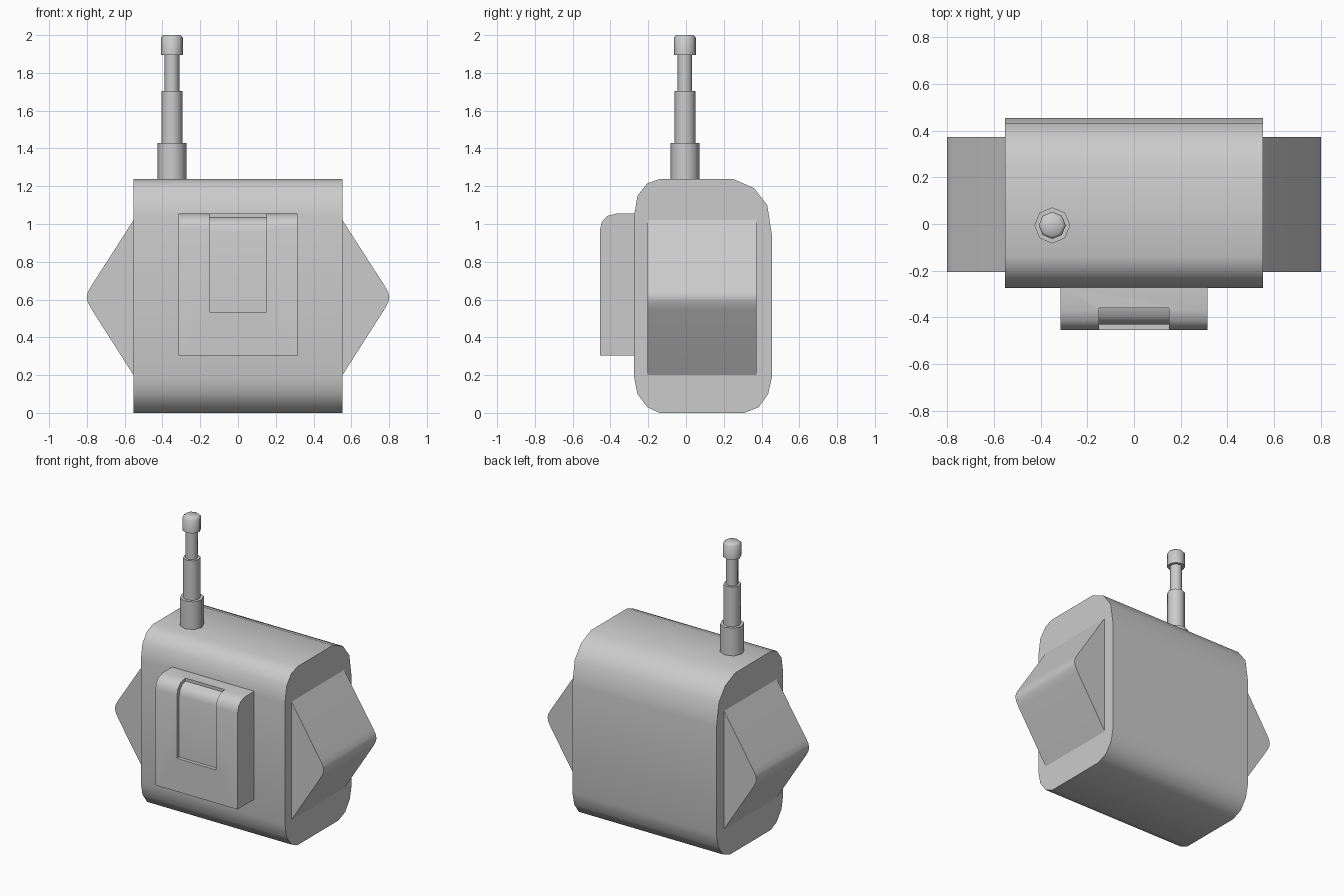
import bpy
import bmesh
import math

cube = bpy.data.objects.get("Cube")
if cube:
    bpy.data.objects.remove(cube, do_unlink=True)

grey = bpy.data.materials.new("plain grey")
grey.use_nodes = True
grey.diffuse_color = (0.6, 0.6, 0.6, 1)
grey.node_tree.nodes["Principled BSDF"].inputs["Base Color"].default_value = (0.6, 0.6, 0.6, 1)


def finish(name, bm):
    """Turn a bmesh into a named grey object."""
    bmesh.ops.recalc_face_normals(bm, faces=bm.faces)
    mesh = bpy.data.meshes.new(name)
    bm.to_mesh(mesh)
    bm.free()
    mesh.materials.append(grey)
    obj = bpy.data.objects.new(name, mesh)
    bpy.context.collection.objects.link(obj)
    return obj


def select(obj):
    bpy.ops.object.select_all(action='DESELECT')
    obj.select_set(True)
    bpy.context.view_layer.objects.active = obj


def smooth(obj):
    select(obj)
    bpy.ops.object.shade_smooth_by_angle(angle=math.radians(50))


def prism(name, outline, axis, low, high):
    """Extrude an outline along x (points are y, z) or y (points are x, z)."""
    bm = bmesh.new()
    place = (lambda a, b: (low, a, b)) if axis == "x" else (lambda a, b: (a, low, b))
    face = bm.faces.new([bm.verts.new(place(a, b)) for a, b in outline])
    out = bmesh.ops.extrude_face_region(bm, geom=[face])
    top = [v for v in out["geom"] if isinstance(v, bmesh.types.BMVert)]
    shift = (high - low, 0, 0) if axis == "x" else (0, high - low, 0)
    bmesh.ops.translate(bm, verts=top, vec=shift)
    return finish(name, bm)


def tube(name, x, y, bottom, top, radius, bevel=0):
    """Eight-sided upright cylinder, optionally with a bevelled top rim."""
    bm = bmesh.new()
    bmesh.ops.create_cone(bm, cap_ends=True, segments=8, radius1=radius,
                          radius2=radius, depth=top - bottom)
    bmesh.ops.translate(bm, verts=bm.verts, vec=(x, y, (top + bottom) / 2))
    if bevel:
        rim = [e for e in bm.edges if all(v.co.z > top - 0.001 for v in e.verts)]
        bmesh.ops.bevel(bm, geom=rim, offset=bevel, segments=1, affect='EDGES')
    return finish(name, bm)


# Main body with rounded front and back corners
body = prism("body", [
    (-0.275, 0.19), (-0.257, 0.1), (-0.205, 0.03), (-0.14, 0),
    (0.31, 0), (0.385, 0.03), (0.435, 0.1), (0.455, 0.19),
    (0.455, 0.94), (0.43, 1.1), (0.36, 1.19), (0.25, 1.238),
    (-0.14, 1.238), (-0.205, 1.215), (-0.257, 1.15), (-0.275, 1.04)],
    "x", -0.553, 0.553)
smooth(body)

# Pointed side pods with a softened tip
for side, label in ((1, "left"), (-1, "right")):
    pod = prism(label + "_side_pod", [
        (side * x, z) for x, z in (
            (0.54, 0.2), (0.553, 0.2), (0.775, 0.548), (0.795, 0.585), (0.801, 0.612),
            (0.795, 0.64), (0.775, 0.675), (0.553, 1.02), (0.54, 1.02))],
        "y", -0.205, 0.373)
    smooth(pod)

# Front pouch with a rounded top edge
pouch = prism("front_pouch", [
    (-0.265, 0.305), (-0.455, 0.305), (-0.455, 0.97), (-0.445, 1.012),
    (-0.418, 1.042), (-0.37, 1.055), (-0.265, 1.055)],
    "x", -0.315, 0.315)

# Shallow strap recess that follows the rounded edge
cutter = prism("recess_cutter", [
    (-0.5, 0.535), (-0.43, 0.535), (-0.43, 0.96), (-0.421, 0.997),
    (-0.398, 1.023), (-0.36, 1.035), (-0.36, 1.1), (-0.5, 1.1)],
    "x", -0.15, 0.15)
cutter.hide_render = True
cut = pouch.modifiers.new("recess", 'BOOLEAN')
cut.operation = 'DIFFERENCE'
cut.solver = 'EXACT'
cut.object = cutter
select(pouch)
bpy.ops.object.modifier_apply(modifier=cut.name)
bpy.data.objects.remove(cutter, do_unlink=True)
smooth(pouch)

# Telescopic antenna
for name, bottom, top, radius, bevel in (
        ("antenna_base", 1.22, 1.43, 0.077, 0),
        ("antenna_lower_tube", 1.42, 1.705, 0.056, 0),
        ("antenna_upper_tube", 1.7, 1.9, 0.039, 0),
        ("antenna_cap", 1.895, 2.0, 0.058, 0.012)):
    smooth(tube(name, -0.35, -0.006, bottom, top, radius, bevel))
